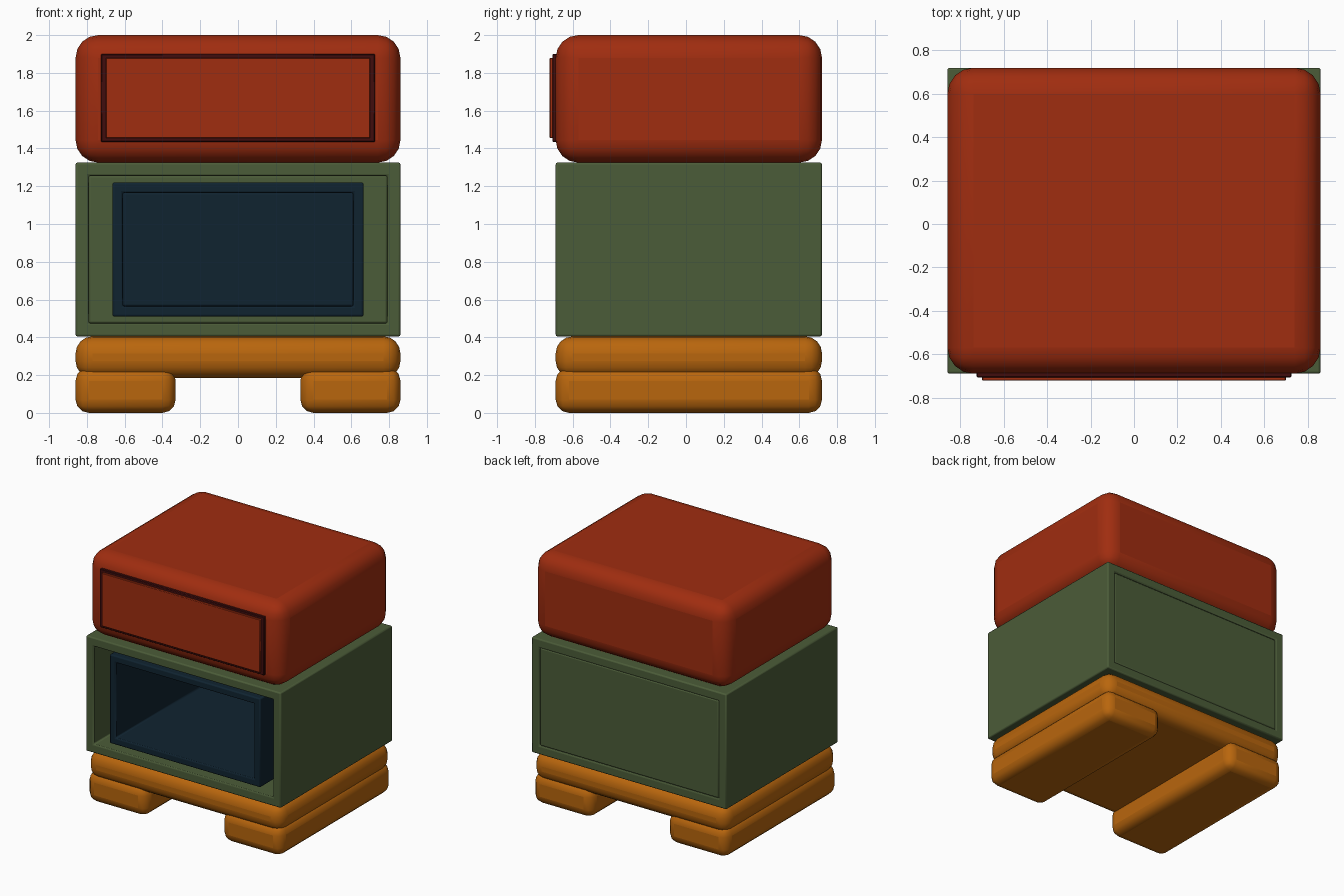
import bpy, bmesh

if "Cube" in bpy.data.objects:
    bpy.data.objects.remove(bpy.data.objects["Cube"])


def material(name, colour):
    m = bpy.data.materials.new(name)
    m.use_nodes = True
    m.diffuse_color = (*colour, 1)
    m.node_tree.nodes["Principled BSDF"].inputs["Base Color"].default_value = (*colour, 1)
    return m


red = material("brick red", (0.35, 0.026, 0.005))
dark_red = material("dark red", (0.053, 0.004, 0.004))
green = material("moss green", (0.071, 0.107, 0.04))
orange = material("orange", (0.485, 0.133, 0.004))
navy = material("navy blue", (0.005, 0.017, 0.03))


def box(name, low, high, mat, bevel=0.01, segments=2, wall=0):
    """Rounded box; with a wall it becomes a tube open at front and back."""
    bm = bmesh.new()
    bmesh.ops.create_cube(bm, size=1)
    for v in bm.verts:
        v.co = [h if c > 0 else l for c, l, h in zip(v.co, low, high)]
    bm.normal_update()
    if wall:
        ends = [f for f in bm.faces if abs(f.normal.y) > 0.9]
        bmesh.ops.inset_individual(bm, faces=ends, thickness=wall, use_even_offset=True)
        edges = [e for f in ends for e in f.edges]
        bmesh.ops.delete(bm, geom=ends, context="FACES_ONLY")
        bmesh.ops.bridge_loops(bm, edges=edges)
        bmesh.ops.recalc_face_normals(bm, faces=bm.faces[:])
    mesh = bpy.data.meshes.new(name)
    bm.to_mesh(mesh)
    bm.free()
    obj = bpy.data.objects.new(name, mesh)
    bpy.context.collection.objects.link(obj)
    mesh.materials.append(mat)
    mod = obj.modifiers.new("rounded edges", "BEVEL")
    mod.width, mod.segments = bevel, segments
    bpy.ops.object.select_all(action="DESELECT")
    obj.select_set(True)
    bpy.context.view_layer.objects.active = obj
    bpy.ops.object.shade_smooth_by_angle(angle=0.7)
    return obj


W, FRONT, BACK = 0.86, -0.69, 0.72

# Base: two runners under a soft slab
for side, x in (("right", -W), ("left", 0.33)):
    box(side + "_runner", (x, FRONT, 0), (x + 0.53, BACK, 0.24), orange, 0.07, 3)
box("base_slab", (-W, FRONT, 0.185), (W, BACK, 0.405), orange, 0.09, 4)

# Outer cabinet: open front, panel set into the back
box("cabinet_shell", (-W, FRONT, 0.405), (W, BACK, 1.325), green, wall=0.07)
box("cabinet_back", (-0.79, 0.65, 0.475), (0.79, 0.715, 1.255), green)

# Inner compartment, open at the front
box("inner_shell", (-0.665, -0.67, 0.51), (0.665, 0.66, 1.22), navy, wall=0.055)
box("inner_back", (-0.61, 0.6, 0.565), (0.61, 0.655, 1.165), navy)

# Cushioned top with its drawer front
box("top_block", (-W, FRONT, 1.325), (W, BACK, 2), red, 0.12, 4)
box("drawer_surround", (-0.725, -0.707, 1.435), (0.725, -0.6, 1.9), dark_red, 0.004, 1)
box("drawer_front", (-0.7, -0.722, 1.455), (0.7, -0.65, 1.88), red, 0.004, 1)
